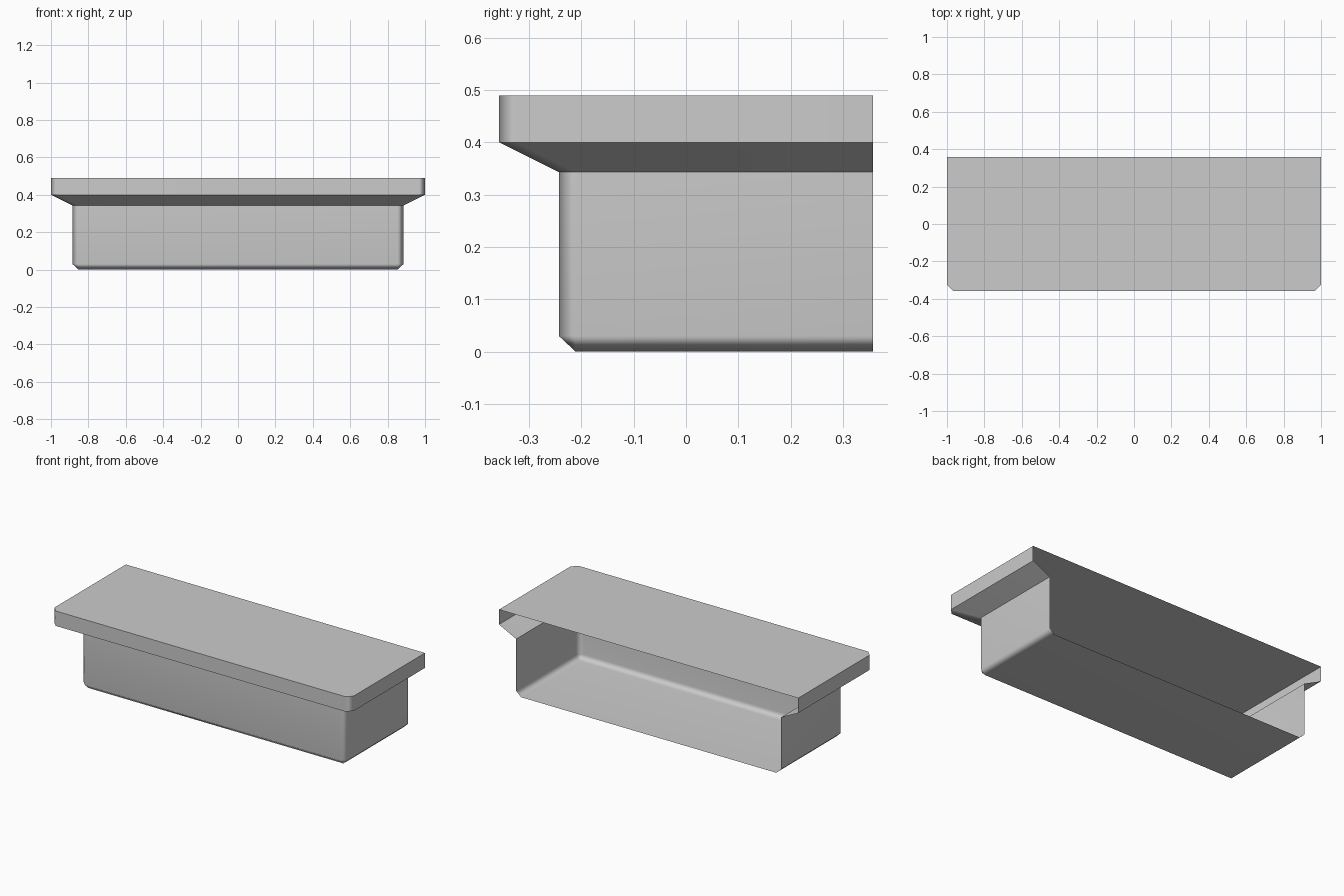
import bpy, bmesh
from math import radians

cube = bpy.data.objects.get("Cube")
if cube:
    bpy.data.objects.remove(cube, do_unlink=True)

BACK = 0.357

# One flat grey for the whole shell
grey = bpy.data.materials.new("plain grey")
grey.use_nodes = True
colour = (0.6, 0.6, 0.6, 1)
grey.diffuse_color = colour
grey.node_tree.nodes["Principled BSDF"].inputs["Base Color"].default_value = colour


def section(bm, half, front, z, cut):
    """Open U-shaped outline with chamfered front corners."""
    side = [(half, BACK), (half, front + cut), (half - cut, front)]
    outline = [(-x, y) for x, y in side] + side[::-1]
    return [bm.verts.new((x, y, z)) for x, y in outline]


# Sections from the bottom up: half width, front, height, corner chamfer
sections = [
    (0.853, -0.211, 0.0, 0.0),      # floor
    (0.885, -0.243, 0.030, 0.032),  # top of the floor chamfer
    (0.885, -0.243, 0.343, 0.032),  # top of the box wall
    (1.0, -BACK, 0.40, 0.032),      # outer edge of the flared ledge
    (1.0, -BACK, 0.49, 0.032),      # top of the rim
]

bm = bmesh.new()
rings = [section(bm, *s) for s in sections]
for low, high in zip(rings, rings[1:]):
    for i in range(len(low) - 1):
        bm.faces.new((low[i], low[i + 1], high[i + 1], high[i]))

# Floor and lid; the back stays open
bm.faces.new(rings[0][::-1])
bm.faces.new(rings[-1])
bmesh.ops.remove_doubles(bm, verts=bm.verts[:], dist=0.0005)
bmesh.ops.dissolve_degenerate(bm, edges=bm.edges[:], dist=0.0005)

mesh = bpy.data.meshes.new("open_back_shelf_box")
bm.to_mesh(mesh)
bm.free()
mesh.materials.append(grey)

shell = bpy.data.objects.new("open_back_shelf_box", mesh)
bpy.context.collection.objects.link(shell)

# Soft chamfers, crisp ledge and rim
bpy.ops.object.select_all(action="DESELECT")
shell.select_set(True)
bpy.context.view_layer.objects.active = shell
bpy.ops.object.shade_smooth_by_angle(angle=radians(55))
weighted = shell.modifiers.new("flat_walls", "WEIGHTED_NORMAL")
weighted.keep_sharp = True
